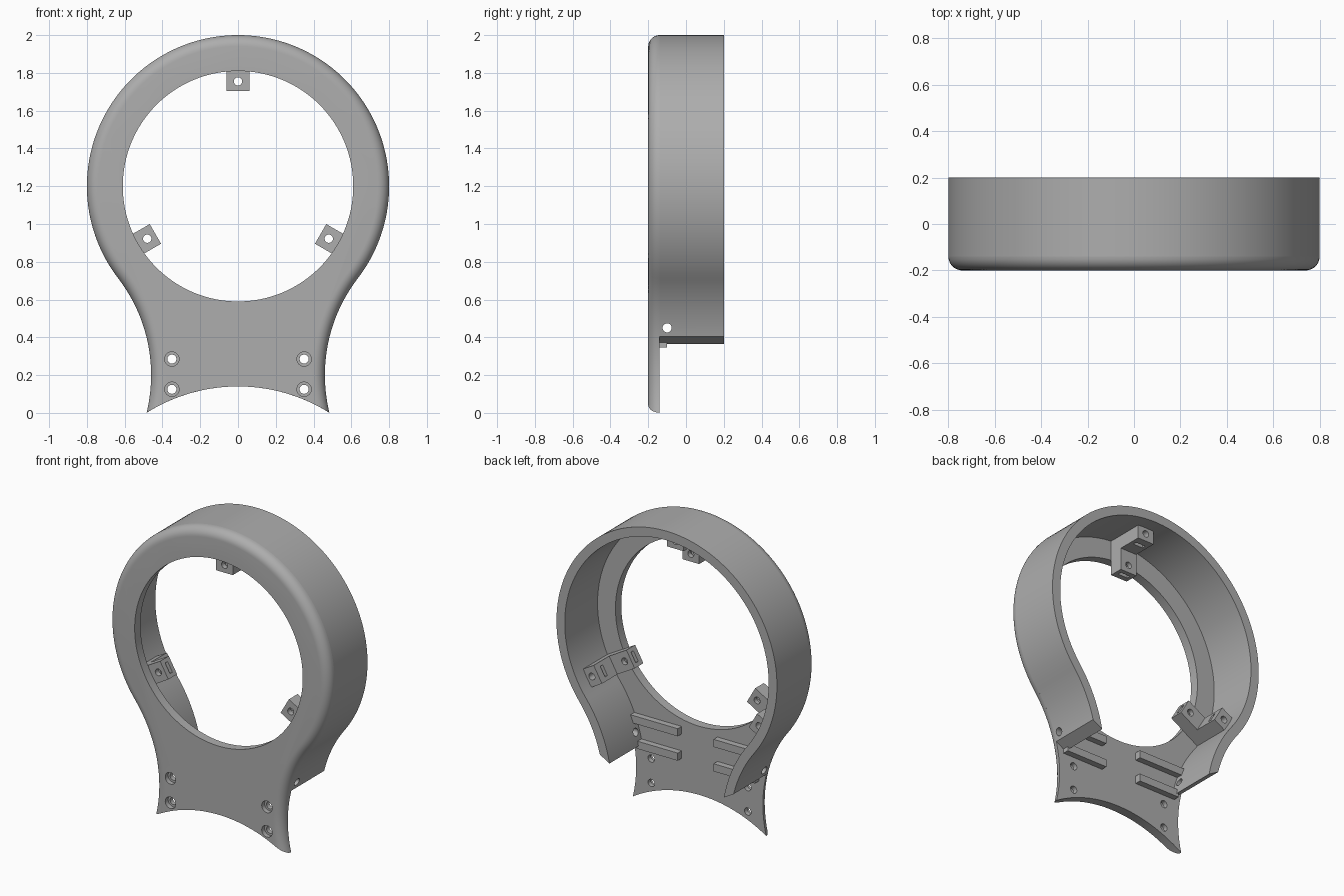
import bpy, bmesh, math
from mathutils import Vector, Matrix

cube = bpy.data.objects.get("Cube")
if cube:
    bpy.data.objects.remove(cube, do_unlink=True)

GREY = (0.42, 0.42, 0.42, 1)
mat = bpy.data.materials.new("plain_grey")
mat.use_nodes = True
mat.diffuse_color = GREY
mat.node_tree.nodes["Principled BSDF"].inputs["Base Color"].default_value = GREY

CENTRE_Z, RING_R, HOLE_R = 1.2, 0.8, 0.61
FRONT, BACK, PLATE_BACK = -0.2, 0.2, -0.14
WALL = 0.06
WAIST = Vector((1.3, 0.2))       # centre of the concave side arc
WAIST_R = 0.84
FOOT = Vector((0, -0.77))        # centre of the arc under the foot
FOOT_R = 0.91


def loft(name, rings):
    """Closed solid through rings of equal point count."""
    bm = bmesh.new()
    loops = [[bm.verts.new(p) for p in ring] for ring in rings]
    n = len(loops[0])
    for a, b in zip(loops, loops[1:]):
        for i in range(n):
            j = (i + 1) % n
            bm.faces.new((a[i], a[j], b[j], b[i]))
    bm.faces.new(loops[0][::-1])
    bm.faces.new(loops[-1])
    bmesh.ops.recalc_face_normals(bm, faces=bm.faces)
    mesh = bpy.data.meshes.new(name)
    bm.to_mesh(mesh)
    bm.free()
    obj = bpy.data.objects.new(name, mesh)
    mesh.materials.append(mat)
    bpy.context.collection.objects.link(obj)
    return obj


def box(name, x, y, z):
    return loft(name, [[(a, y[0], z[0]), (a, y[1], z[0]),
                        (a, y[1], z[1]), (a, y[0], z[1])] for a in x])


def rod(start, end, radius, sides=32):
    """Round cutter between two points."""
    start, end = Vector(start), Vector(end)
    turn = (end - start).to_track_quat('Z', 'Y')
    circle = [turn @ Vector((radius * math.cos(math.tau * i / sides),
                             radius * math.sin(math.tau * i / sides), 0))
              for i in range(sides)]
    return loft("cutter", [[p + c for p in circle] for c in (start, end)])


def activate(obj):
    bpy.ops.object.select_all(action='DESELECT')
    obj.select_set(True)
    bpy.context.view_layer.objects.active = obj


def cut(obj, cutters):
    activate(obj)
    for c in cutters:
        c.hide_render = True
        mod = obj.modifiers.new("cut", 'BOOLEAN')
        mod.operation, mod.solver, mod.object = 'DIFFERENCE', 'EXACT', c
        bpy.ops.object.modifier_apply(modifier=mod.name)
        bpy.data.objects.remove(c, do_unlink=True)


def smooth(obj):
    activate(obj)
    bpy.ops.object.shade_smooth_by_angle(angle=math.radians(30))


def arc(centre, radius, a0, a1, n):
    return [(centre[0] + radius * math.cos(a0 + (a1 - a0) * i / n),
             centre[1] + radius * math.sin(a0 + (a1 - a0) * i / n))
            for i in range(n + 1)]


def side(inset, end_z=None):
    """Half outline from the crown to the foot, moved inward by inset."""
    to_waist = WAIST - Vector((0, CENTRE_Z))
    tangent = math.atan2(to_waist.y, to_waist.x)
    r = WAIST_R + inset
    if end_z is None:
        d = FOOT - WAIST
        spread = math.acos((r * r + d.length_squared - FOOT_R ** 2) / (2 * r * d.length))
        end = math.atan2(d.y, d.x) % math.tau - spread
    else:
        end = math.pi - math.asin((end_z - WAIST.y) / r)
    return (arc((0, CENTRE_Z), RING_R - inset, math.pi / 2, tangent, 56)
            + arc(WAIST, r, tangent + math.pi, end, 28)[1:])


def mirrored(pts):
    return [(-x, z) for x, z in reversed(pts)]


def outline(inset):
    right = side(inset)
    x, z = right[-1]
    a = math.atan2(z - FOOT.y, x)
    bottom = arc(FOOT, FOOT_R, a, math.pi - a, 32)[1:-1]
    return right + bottom + mirrored(right)[:-1]


def at_y(pts, y):
    return [(x, y, z) for x, z in pts]


# Front plate with a rounded outer edge
steps = 8
rings = []
for i in range(steps + 1):
    a = math.pi / 2 * i / steps
    rings.append(at_y(outline(WALL * (1 - math.sin(a))), FRONT + WALL * (1 - math.cos(a))))
plate = loft("front_plate", rings)
cutters = [rod((0, -0.4, CENTRE_Z), (0, 0.4, CENTRE_Z), HOLE_R, 128)]
for x in (-0.35, 0.35):
    for z in (0.125, 0.285):
        cutters += [rod((x, -0.3, z), (x, 0, z), 0.024),
                    rod((x, -0.3, z), (x, -0.17, z), 0.038)]
cut(plate, cutters)
smooth(plate)

# Rim wall, open at the bottom, with a cross hole through both ends
outer, inner = side(0, 0.405), side(WALL, 0.365)
band = mirrored(outer)[:-1] + outer + inner[::-1] + mirrored(inner)[::-1][1:]
wall = loft("rim_wall", [at_y(band, PLATE_BACK), at_y(band, BACK)])
cut(wall, [rod((-1, -0.1, 0.45), (1, -0.1, 0.45), 0.024)])
smooth(wall)

# Stepped mounting tabs with screw holes and nut slots
STEP = [(-0.14, 0.505), (-0.05, 0.505), (-0.05, 0.65),
        (0.11, 0.65), (0.11, 0.745), (-0.14, 0.745)]
for label, turn in (("top", 0), ("left", 120), ("right", 240)):
    tab = loft(label + "_mounting_tab", [[(x, y, r) for y, r in STEP] for x in (-0.06, 0.06)])
    cut(tab, [rod((0, -0.3, 0.555), (0, 0.05, 0.555), 0.022),
              rod((0, -0.02, 0.7), (0, 0.3, 0.7), 0.022),
              box("cutter", (-0.035, 0.035), (-0.105, -0.08), (0.4, 0.59)),
              box("cutter", (-0.035, 0.035), (0.035, 0.06), (0.6, 0.73))])
    tab.data.transform(Matrix.Translation((0, 0, CENTRE_Z))
                       @ Matrix.Rotation(math.radians(turn), 4, 'Y'))
    smooth(tab)

# Paired ribs behind the plate
for label, s in (("left", 1), ("right", -1)):
    for level, z, end in (("lower", 0.345, 0.43), ("upper", 0.505, 0.48)):
        box(f"{label}_{level}_rib", (s * 0.13, s * end), (PLATE_BACK, -0.1), (z, z + 0.05))
